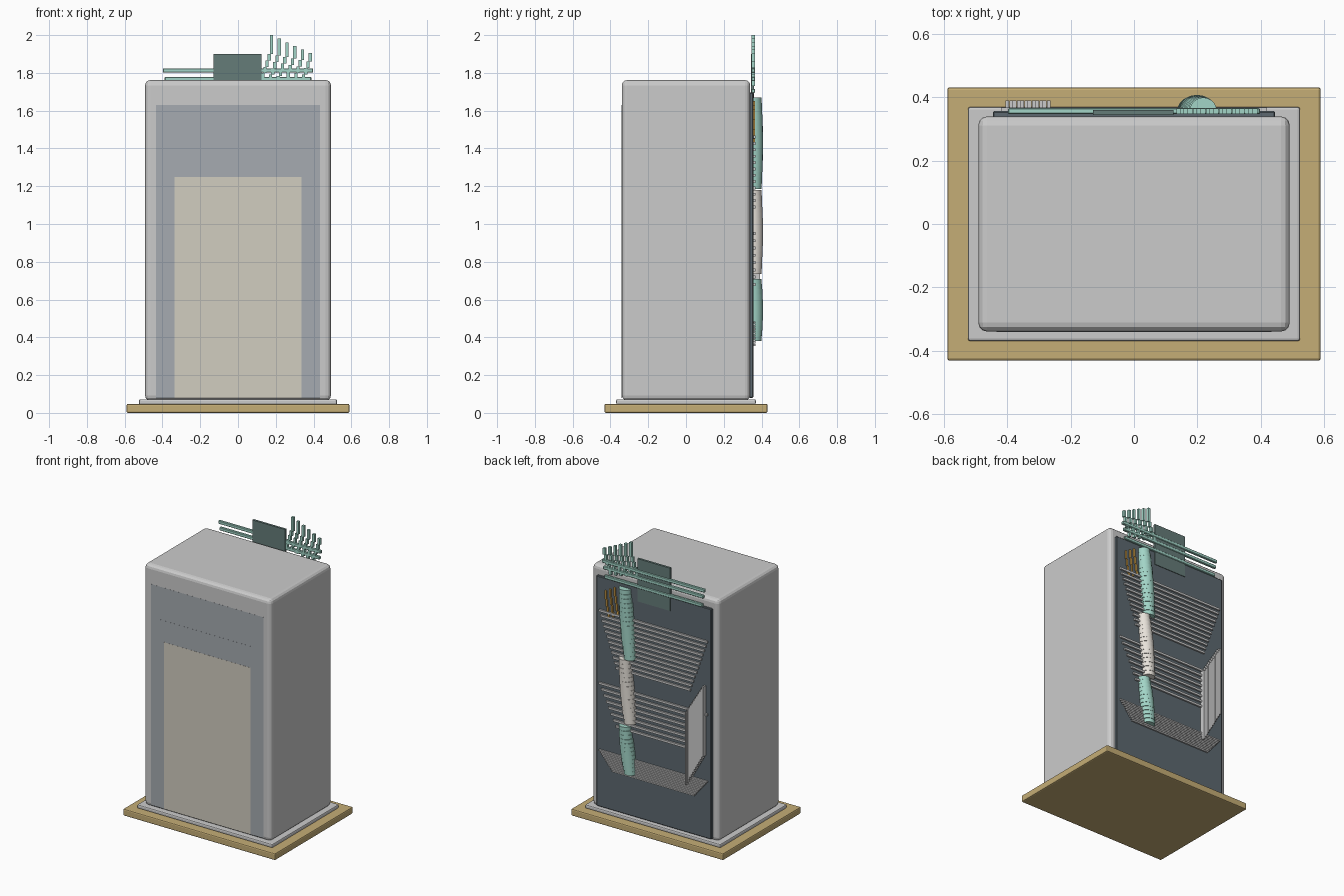
import bpy, bmesh, math
from mathutils import Matrix, Vector

if "Cube" in bpy.data.objects:
    bpy.data.objects.remove(bpy.data.objects["Cube"])

mats = {}
COL = {
    "wood": (0.56, 0.42, 0.18), "slate": (0.11, 0.14, 0.16), "teal": (0.36, 0.66, 0.57),
    "deep_green": (0.13, 0.2, 0.19), "cream": (0.64, 0.61, 0.53), "ivory": (0.8, 0.76, 0.7),
    "blue_grey": (0.38, 0.41, 0.44), "orange": (0.75, 0.42, 0.08), "deep_teal": (0.14, 0.3, 0.31),
}


def paint(ob, name):
    if name:
        if name not in mats:
            m = bpy.data.materials.new(name)
            m.diffuse_color = (*COL[name], 1)
            m.use_nodes = True
            m.node_tree.nodes["Principled BSDF"].inputs["Base Color"].default_value = m.diffuse_color
            mats[name] = m
        ob.data.materials.append(mats[name])


def finish(bm, name, colour=None):
    me = bpy.data.meshes.new(name)
    bm.to_mesh(me)
    bm.free()
    ob = bpy.data.objects.new(name, me)
    bpy.context.collection.objects.link(ob)
    paint(ob, colour)
    return ob


def add_box(bm, x0, x1, y0, y1, z0, z1):
    c = Vector(((x0 + x1) / 2, (y0 + y1) / 2, (z0 + z1) / 2))
    s = Matrix.Diagonal((x1 - x0, y1 - y0, z1 - z0, 1))
    bmesh.ops.create_cube(bm, size=1, matrix=Matrix.Translation(c) @ s)


def box(name, x, y, z, colour=None, bevel=0, seg=2):
    bm = bmesh.new()
    add_box(bm, *x, *y, *z)
    ob = finish(bm, name, colour)
    if bevel:
        b = ob.modifiers.new("round", "BEVEL")
        b.width, b.segments = bevel, seg
    return ob


# Stepped base and cabinet body
box("wooden_base", (-.59, .59), (-.432, .432), (0, .048), "wood", .008)
box("plinth", (-.525, .525), (-.37, .37), (.045, .072), None, .008)
box("cabinet_body", (-.492, .492), (-.34, .34), (.065, 1.762), None, .028, 3)

# Layered flush front panels
box("front_outer_panel", (-.435, .435), (-.34, -.3405), (.08, 1.63), "blue_grey")
box("front_middle_panel", (-.37, .37), (-.34, -.3412), (.08, 1.4), "blue_grey")
box("front_inner_panel", (-.335, .335), (-.34, -.342), (.08, 1.25), "cream")

# Back panel and the block rising above it
box("back_panel", (-.446, .446), (.335, .357), (.08, 1.695), "slate", .004, 1)
box("top_block", (-.13, .125), (.345, .361), (1.6, 1.9), "deep_green")

# Horizontal top rails
for i, (h, z) in enumerate([(.398, 1.812), (.388, 1.768), (.38, 1.705)]):
    box(f"top_rail_{i}", (-h, h), (.347, .366), (z - .011, z + .011), "teal", .003, 1)


# Tapering groups of horizontal slats
def slats(name, n, z0, z1, h0, h1, t):
    bm = bmesh.new()
    for i in range(n):
        f = i / (n - 1)
        h, z = h0 + (h1 - h0) * f, z0 + (z1 - z0) * f
        add_box(bm, -h, h, .35, .368, z - t / 2, z + t / 2)
    return finish(bm, name)


slats("upper_slats", 12, 1.46, 1.09, .42, .29, .015)
slats("middle_slats", 8, .95, .68, .42, .29, .015)
slats("lower_slats", 11, .48, .36, .42, .32, .0095)

# Slanted side fin built from upright strips
bm = bmesh.new()
n = 12
for i in range(n):
    f = i / (n - 1)
    x = -.40 + .13 * f
    add_box(bm, x - .0055, x + .0055, .357, .391, .66 - .23 * f, 1.15 - .21 * f)
finish(bm, "side_fin")


# Leaning pods built from stacked round discs
def pod(name, z0, z1, n, colour):
    bm = bmesh.new()
    step = (z1 - z0) / n
    for i in range(n):
        f = (i + .5) / n
        r = .042 + .009 * math.sin(math.pi * f)
        m = Matrix.Translation((.178 + .042 * f, .357, z0 + step * (i + .5)))
        bmesh.ops.create_cone(bm, cap_ends=True, segments=20, radius1=r, radius2=r,
                              depth=step, matrix=m)
    ob = finish(bm, name, colour)
    bpy.context.view_layer.objects.active = ob
    ob.select_set(True)
    bpy.ops.object.shade_smooth_by_angle()
    ob.select_set(False)


pod("upper_pod", 1.185, 1.67, 16, "teal")
pod("middle_pod", .735, 1.18, 15, "ivory")
pod("lower_pod", .38, .71, 12, "teal")


# Fan of stepped upright strokes at the top corner
def stroke(name, x, top, lengths, dx, w, colour):
    bm = bmesh.new()
    z = top
    for i, length in enumerate(lengths):
        cx = x - dx * i
        add_box(bm, cx - w / 2, cx + w / 2, .347, .365, z - length, z)
        z -= length
    finish(bm, name, colour)


for k in range(6):
    first = .1 - .011 * k
    stroke(f"fan_stroke_{k}", .177 + .041 * k, 2.0 - .019 * k,
           [first, .035, .033, .032, .03], .0115, .017, "teal")
for k in range(3):
    stroke(f"orange_strand_{k}", .30 + .035 * k, 1.65 - .02 * k,
           [.06, .05, .05, .03], .008, .012, "orange")
